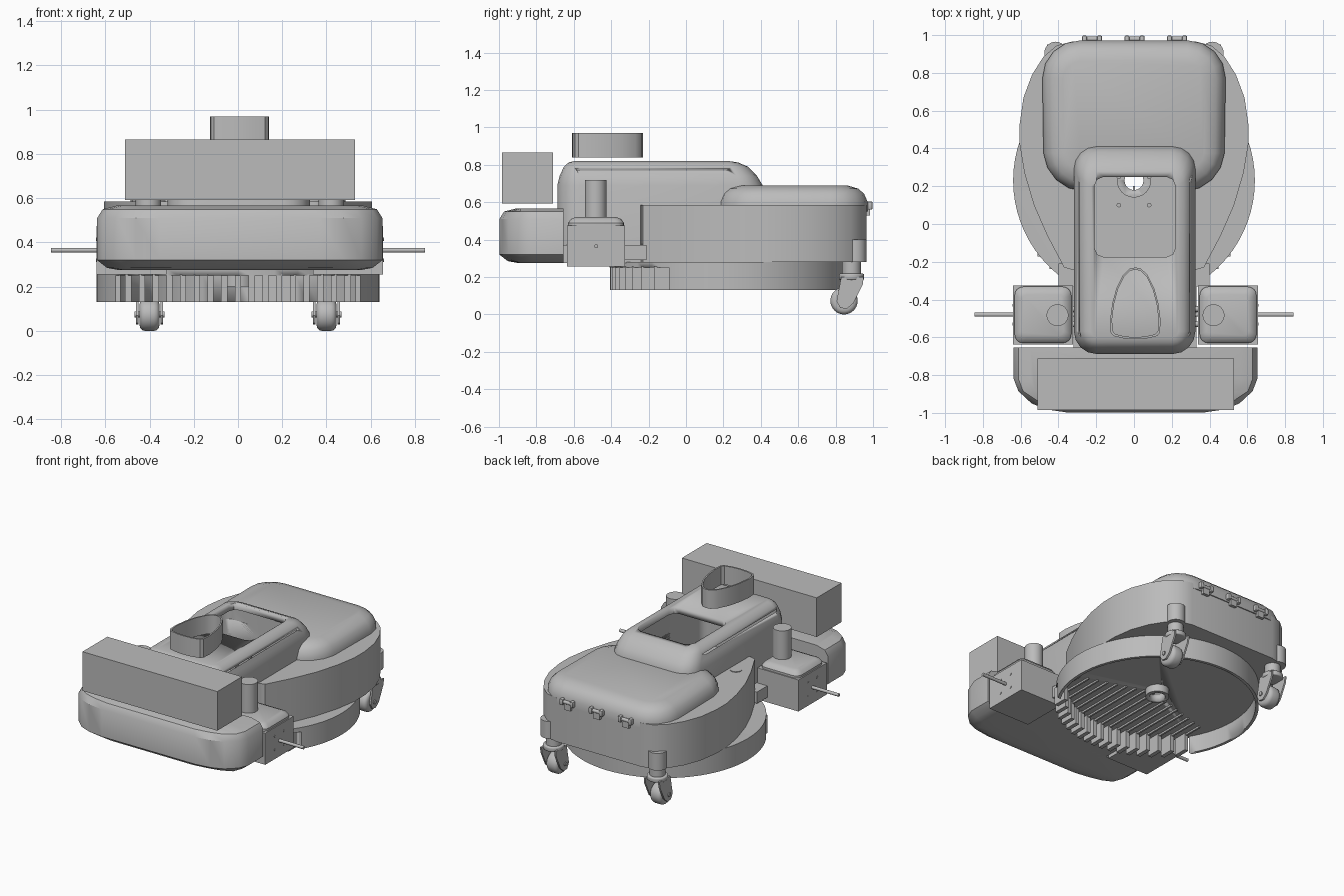
import bpy, bmesh, math
from mathutils import Matrix, Vector

cube = bpy.data.objects.get("Cube")
if cube:
    bpy.data.objects.remove(cube, do_unlink=True)

grey = bpy.data.materials.new("plain grey")
grey.use_nodes = True
grey.diffuse_color = (0.5, 0.5, 0.5, 1)
grey.node_tree.nodes["Principled BSDF"].inputs["Base Color"].default_value = (0.5, 0.5, 0.5, 1)


def finish(name, bm, angle=35):
    bmesh.ops.recalc_face_normals(bm, faces=bm.faces)
    mesh = bpy.data.meshes.new(name)
    bm.to_mesh(mesh)
    bm.free()
    mesh.materials.append(grey)
    ob = bpy.data.objects.new(name, mesh)
    bpy.context.collection.objects.link(ob)
    bpy.ops.object.select_all(action='DESELECT')
    ob.select_set(True)
    bpy.context.view_layer.objects.active = ob
    bpy.ops.object.shade_smooth_by_angle(angle=math.radians(angle))
    return ob


def loft(name, rings, hollow=False):
    """Skin a list of (outline, z) rings; a hollow loft joins last ring to first."""
    bm = bmesh.new()
    loops = [[bm.verts.new((x, y, z)) for x, y in pts] for pts, z in rings]
    pairs = list(zip(loops, loops[1:]))
    if hollow:
        pairs.append((loops[-1], loops[0]))
    else:
        bm.faces.new(loops[0])
        bm.faces.new(loops[-1])
    n = len(loops[0])
    for a, b in pairs:
        for i in range(n):
            j = (i + 1) % n
            bm.faces.new((a[i], a[j], b[j], b[i]))
    return finish(name, bm)


def rounded(x0, x1, y0, y1, r, steps=4):
    pts = []
    for k, (cx, cy) in enumerate([(x1 - r, y1 - r), (x0 + r, y1 - r), (x0 + r, y0 + r), (x1 - r, y0 + r)]):
        for s in range(steps + 1):
            a = math.pi / 2 * (k + s / steps)
            pts.append((cx + r * math.cos(a), cy + r * math.sin(a)))
    return pts


def mirrored(half):
    return half + [(-x, y) for x, y in reversed(half) if x > 0.001]


def box(name, x0, x1, y0, y1, z0, z1, bevel=0):
    bm = bmesh.new()
    bmesh.ops.create_cube(bm, size=1)
    for v in bm.verts:
        v.co = ((x0 + x1) / 2 + v.co.x * (x1 - x0), (y0 + y1) / 2 + v.co.y * (y1 - y0),
                (z0 + z1) / 2 + v.co.z * (z1 - z0))
    if bevel:
        bmesh.ops.bevel(bm, geom=bm.edges[:], offset=bevel, segments=2, profile=0.5, affect='EDGES')
    return finish(name, bm)


def cylinder(name, start, end, r, sides=24, bevel=0):
    a, b = Vector(start), Vector(end)
    bm = bmesh.new()
    turn = (b - a).to_track_quat('Z', 'Y').to_matrix().to_4x4()
    bmesh.ops.create_cone(bm, cap_ends=True, segments=sides, radius1=r, radius2=r, depth=(b - a).length,
                          matrix=Matrix.Translation((a + b) / 2) @ turn)
    if bevel:
        rims = [e for e in bm.edges if any(len(f.verts) > 4 for f in e.link_faces)]
        bmesh.ops.bevel(bm, geom=rims, offset=bevel, segments=3, profile=0.5, affect='EDGES')
    return finish(name, bm)


def cut(target, cutter):
    mod = target.modifiers.new("cut", 'BOOLEAN')
    mod.operation = 'DIFFERENCE'
    mod.solver = 'EXACT'
    mod.object = cutter
    bpy.context.view_layer.objects.active = target
    bpy.ops.object.modifier_apply(modifier=mod.name)


# Cutting deck: hollow round pan, open at the front for the comb
CY, R = 0.23, 0.64
pan = cylinder("cutting_deck", (0, CY, 0.13), (0, CY, 0.28), R, 72)
cutters = [cylinder("pan_cutter", (0, CY, 0.1), (0, CY, 0.25), R - 0.02, 72),
           box("front_cutter", -0.8, 0.8, -0.6, -0.09, 0.1, 0.25)]
for c in cutters:
    cut(pan, c)

# Comb fins and the ribs that carry them backwards
for i in range(-8, 9):
    x = i * 0.062
    y = CY - math.sqrt(R * R - x * x)
    box("comb_fin", x - 0.014, x + 0.014, y + 0.003, y + 0.1, 0.13, 0.255)
    box("deck_rib", x - 0.006, x + 0.006, y + 0.1, 0.2 - abs(x) * 0.3, 0.238, 0.252)

# Rear body
side = [(0.33, 0.965), (0.41, 0.945), (0.48, 0.885), (0.54, 0.79), (0.585, 0.67), (0.605, 0.53),
        (0.605, 0.42), (0.58, 0.27), (0.53, 0.1), (0.46, -0.06), (0.37, -0.23), (0.3, -0.25)]
outline = mirrored(side)
body = loft("rear_body", [(outline, 0.28), (outline, 0.585)])

# Rear lid, narrowing towards the front
def lid_ring(d):
    taper = lambda y: 1 - 0.16 * max(0, 0.45 - y)
    return [(x * taper(y), y) for x, y in rounded(-0.485 + d, 0.485 - d, 0.175 + d, 0.972 - d, 0.2 - d)]

lid = loft("rear_lid", [(lid_ring(d), z) for d, z in
                        [(0, 0.55), (0, 0.6), (0.02, 0.645), (0.05, 0.672), (0.11, 0.69)]])

# Long centre hood with rounded top
def hood_ring(d, back):
    return rounded(-0.318 + d, 0.325 - d, -0.688 + d, 0.41 - back, 0.12 - d)

hood = loft("centre_hood", [(hood_ring(d, b), z) for d, b, z in
            [(0, 0, 0.28), (0, 0, 0.69), (0.012, 0.03, 0.74), (0.035, 0.08, 0.79), (0.06, 0.13, 0.812), (0.09, 0.18, 0.82)]])

# Hatch opening, inner cavity and the hub hole
hatch = rounded(-0.21, 0.22, -0.175, 0.25, 0.05, 2)
hatch_cut = loft("hatch_cutter", [(hatch, 0.7), (hatch, 0.9)])
cavity = rounded(-0.295, 0.3, -0.62, 0.27, 0.06)
cavity_cut = loft("cavity_cutter", [(cavity, 0.33), (cavity, 0.775)])
hole_cut = cylinder("hole_cutter", (0, CY, 0.05), (0, CY, 0.6), 0.05)
collar = cylinder("hub_collar", (0, CY, 0.32), (0, CY, 0.36), 0.09)
hub = cylinder("hub", (0, CY, 0.2), (0, CY, 0.26), 0.075)
cut(hood, hatch_cut)
for part in (hood, body, lid):
    cut(part, cavity_cut)
for part in (hood, body, pan, collar, hub):
    cut(part, hole_cut)
for c in cutters + [hatch_cut, cavity_cut, hole_cut]:
    bpy.data.objects.remove(c, do_unlink=True)
for x in (-0.08, 0.08):
    for y in (0.1, 0.25):
        cylinder("inner_post", (x, y, 0.33), (x, y, 0.55), 0.012, 10)

# Raised teardrop collar
drop = mirrored([(0, -0.23), (0.03, -0.236), (0.065, -0.27), (0.1, -0.34), (0.122, -0.42), (0.134, -0.51),
                 (0.13, -0.575), (0.115, -0.593), (0.06, -0.606), (0, -0.61)])
drop = [(x + 0.007, y) for x, y in drop]
inner = [(0.007 + (x - 0.007) * 0.92, -0.43 + (y + 0.43) * 0.94) for x, y in drop]
loft("teardrop_collar", [(drop, 0.84), (drop, 0.97), (inner, 0.97), (inner, 0.84)], hollow=True)

# Front bumper and the block above it
def bumper_ring(d):
    half = [(0.645 - d, -0.655), (0.645 - d, -0.82), (0.62 - d, -0.885), (0.55 - d, -0.95 + d * 0.7),
            (0.47 - d, -0.982 + d), (0.36 - d, -0.998 + d)]
    return [(x + 0.008, y) for x, y in mirrored(half)]

loft("front_bumper", [(bumper_ring(d), z) for d, z in
                      [(0.1, 0.275), (0.045, 0.285), (0, 0.32), (0, 0.51), (0.025, 0.55), (0.09, 0.567)]])
box("front_block", -0.51, 0.53, -0.985, -0.712, 0.592, 0.865)

# Chassis rail under the hood
box("chassis_rail", -0.32, 0.33, -0.7, -0.2, 0.275, 0.37)

# Drive units: case, cap, motor, axle and bolts
for s in (-1, 1):
    cx = 0.008 + s * 0.49
    box("drive_case", cx - 0.158, cx + 0.158, -0.637, -0.325, 0.255, 0.475)
    loft("drive_cap", [(rounded(cx - 0.15 + d, cx + 0.15 - d, -0.63 + d, -0.332 - d, 0.045 - d * 0.5), z)
                       for d, z in [(0, 0.47), (0, 0.49), (0.015, 0.51), (0.04, 0.52)]])
    mx = 0.008 + s * 0.413
    cylinder("drive_motor", (mx, -0.483, 0.5), (mx, -0.483, 0.72), 0.058)
    cylinder("axle", (s * 0.3, -0.48, 0.365), (s * 0.845, -0.48, 0.365), 0.011, 14)
    face = cx + s * 0.158
    for y in (-0.53, -0.43):
        for z in (0.32, 0.415):
            cylinder("case_bolt", (face - s * 0.01, y, z), (face + s * 0.003, y, z), 0.008, 10)
    for y in (-0.53, -0.45):
        cylinder("mount_pin", (s * 0.3, y, 0.4), (s * 0.35, y, 0.4), 0.015, 12)
    box("side_bracket", *sorted((s * 0.3, s * 0.4)), -0.33, -0.21, 0.29, 0.37)

    # Rear casters: swivel, slanted fork plates, wheel
    kx = s * 0.4
    cylinder("caster_stem", (kx, 0.885, 0.2), (kx, 0.885, 0.285), 0.05)
    cylinder("caster_swivel", (kx, 0.885, 0.185), (kx, 0.885, 0.218), 0.068, 24, 0.008)
    cylinder("caster_wheel", (kx - 0.045, 0.845, 0.073), (kx + 0.045, 0.845, 0.073), 0.073, 32, 0.025)
    cylinder("caster_axle", (kx - 0.068, 0.845, 0.075), (kx + 0.068, 0.845, 0.075), 0.014, 12)
    fork = [(0.83, 0.2), (0.95, 0.2), (0.945, 0.16), (0.895, 0.06), (0.86, 0.03), (0.825, 0.035), (0.805, 0.07)]
    for side_x in (-0.055, 0.055):
        bm = bmesh.new()
        f = bm.faces.new([bm.verts.new((kx + side_x - 0.006, y, z)) for y, z in fork])
        g = bmesh.ops.extrude_face_region(bm, geom=[f])["geom"]
        bmesh.ops.translate(bm, vec=(0.012, 0, 0), verts=[v for v in g if isinstance(v, bmesh.types.BMVert)])
        finish("caster_fork", bm)
    cylinder("caster_mount", (s * 0.415, 0.905, 0.28), (s * 0.415, 0.905, 0.4), 0.06)

# Lid hinges on the back
for x in (-0.222, 0.003, 0.228):
    cylinder("hinge_pin", (x - 0.05, 0.98, 0.583), (x + 0.05, 0.98, 0.583), 0.012, 12)
    box("hinge_leaf", x - 0.025, x + 0.025, 0.955, 0.985, 0.53, 0.575)
    for e in (-0.04, 0.04):
        box("hinge_knuckle", x + e - 0.013, x + e + 0.013, 0.95, 0.998, 0.56, 0.604, 0.008)

# Round cap on the body shoulder
cylinder("shoulder_cap", (-0.365, -0.03, 0.58), (-0.365, -0.03, 0.589), 0.038)
